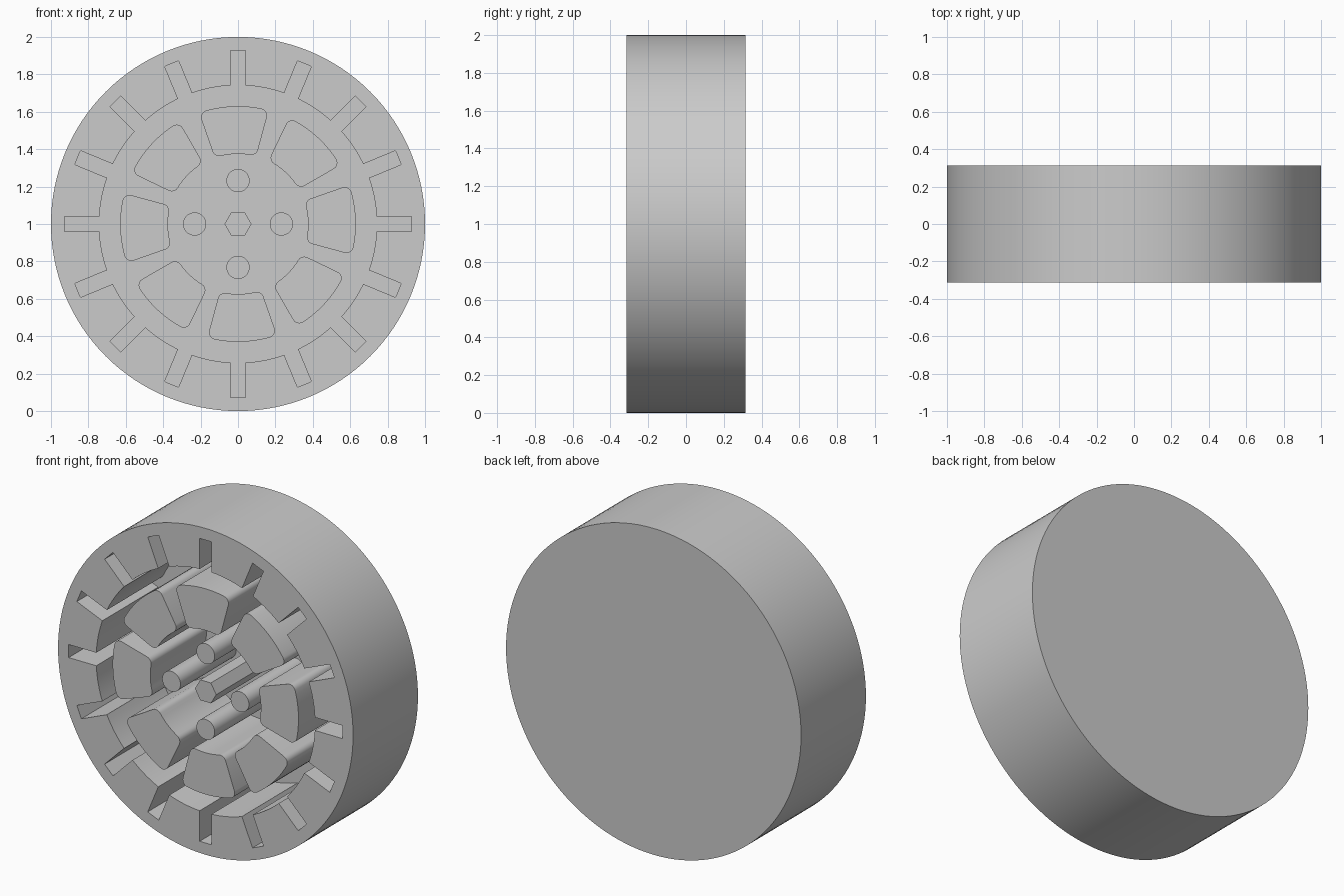
import bpy, bmesh
from math import sin, cos, asin, sqrt, pi, tau, radians

if "Cube" in bpy.data.objects:
    bpy.data.objects.remove(bpy.data.objects["Cube"])

HALF = 0.314          # half thickness of the drum
FLOOR = 0.226         # y of the recess floor
grey = bpy.data.materials.new("plain grey")
grey.use_nodes = True
grey.diffuse_color = (0.6, 0.6, 0.6, 1)
grey.node_tree.nodes["Principled BSDF"].inputs["Base Color"].default_value = (0.6, 0.6, 0.6, 1)


def polar(r, a):
    return r * cos(a), r * sin(a)


def arc(r, a, b, steps, centre=(0, 0)):
    angles = [a + (b - a) * i / steps for i in range(steps + 1)]
    return [(centre[0] + r * cos(t), centre[1] + r * sin(t)) for t in angles]


def turned(points, a):
    return [(x * cos(a) - z * sin(a), x * sin(a) + z * cos(a)) for x, z in points]


def shade(obj):
    bpy.ops.object.select_all(action='DESELECT')
    obj.select_set(True)
    bpy.context.view_layer.objects.active = obj
    bpy.ops.object.shade_smooth_by_angle(angle=radians(30))


def prism(name, outline, front, back):
    """Extrude an outline in the xz plane from front to back."""
    bm = bmesh.new()
    face = bm.faces.new([bm.verts.new((x, front, z)) for x, z in outline])
    new = bmesh.ops.extrude_face_region(bm, geom=[face])["geom"]
    moved = [v for v in new if isinstance(v, bmesh.types.BMVert)]
    bmesh.ops.translate(bm, verts=moved, vec=(0, back - front, 0))
    bmesh.ops.recalc_face_normals(bm, faces=bm.faces)
    mesh = bpy.data.meshes.new(name)
    bm.to_mesh(mesh)
    bm.free()
    mesh.materials.append(grey)
    obj = bpy.data.objects.new(name, mesh)
    obj.location.z = 1
    bpy.context.collection.objects.link(obj)
    return obj


def circle(r, sides, centre=(0, 0)):
    return arc(r, 0, tau, sides, centre)[:-1]


# Recess outline: a round hole with sixteen radial slots
SLOTS, HOLE, SLOT_END, SLOT_HALF = 16, 0.742, 0.928, 0.04
edge = asin(SLOT_HALF / HOLE)
neck = sqrt(HOLE ** 2 - SLOT_HALF ** 2)
tooth = [(neck, -SLOT_HALF), (SLOT_END, -SLOT_HALF), (SLOT_END, SLOT_HALF)]
tooth += arc(HOLE, edge, tau / SLOTS - edge, 8)[:-1]
recess = [p for i in range(SLOTS) for p in turned(tooth, i * tau / SLOTS)]

# Drum with a closed back
drum = prism("drum", circle(1, 128), -HALF, HALF)
cutter = prism("recess_cutter", recess, -HALF - 0.1, FLOOR)
cut = drum.modifiers.new("recess", 'BOOLEAN')
cut.operation, cut.solver, cut.object = 'DIFFERENCE', 'EXACT', cutter
bpy.context.view_layer.objects.active = drum
bpy.ops.object.modifier_apply(modifier=cut.name)
bpy.data.objects.remove(cutter)
shade(drum)

# Eight rounded wedge blocks
INNER, OUTER, SPREAD, ROUND = 0.375, 0.63, radians(17.2), 0.038
out_a = SPREAD - asin(ROUND / (OUTER - ROUND))
in_a = SPREAD - asin(ROUND / (INNER + ROUND))
side = SPREAD + pi / 2
half = arc(OUTER, 0, out_a, 6)[:-1]
half += arc(ROUND, out_a, side, 6, polar(OUTER - ROUND, out_a))
half += arc(ROUND, side, in_a + pi, 6, polar(INNER + ROUND, in_a))
half += arc(INNER, in_a, 0, 4)[1:]
wedge = half + [(x, -z) for x, z in reversed(half[1:-1])]
for i in range(8):
    shade(prism(f"wedge_block_{i + 1}", turned(wedge, radians(2.1) + i * tau / 8), -HALF, FLOOR + 0.02))

# Four round pins and a central hexagonal post
for i in range(4):
    shade(prism(f"round_pin_{i + 1}", circle(0.062, 32, polar(0.232, i * tau / 4)), -HALF, FLOOR + 0.02))
prism("hex_post", circle(0.072, 6), -HALF, FLOOR + 0.02)
